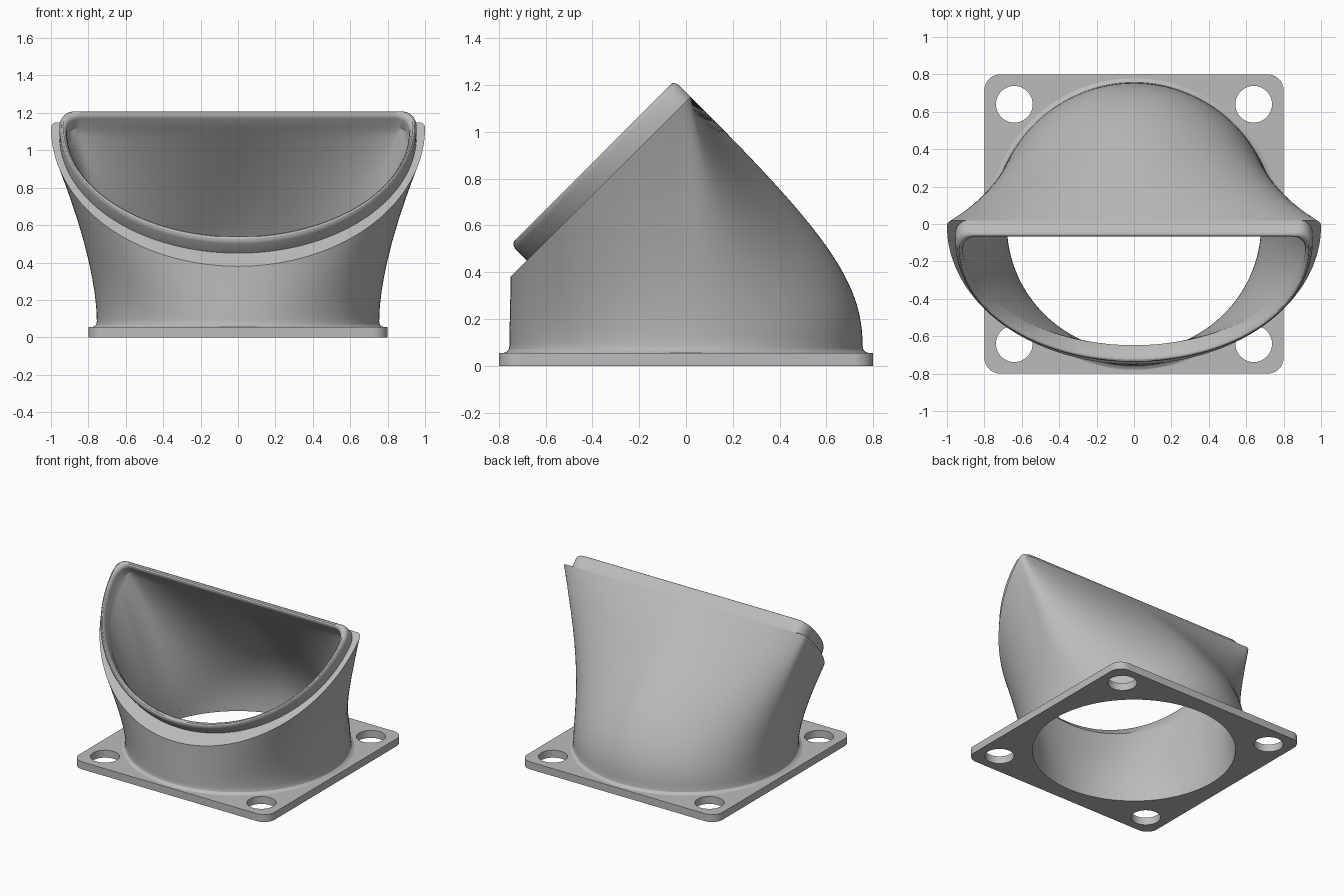
import bpy, bmesh
from math import sin, cos, pi, sqrt
from mathutils import Vector

if "Cube" in bpy.data.objects:
    bpy.data.objects.remove(bpy.data.objects["Cube"], do_unlink=True)

grey = bpy.data.materials.new("plain grey")
grey.use_nodes = True
colour = (0.5, 0.5, 0.5, 1)
grey.diffuse_color = colour
grey.node_tree.nodes["Principled BSDF"].inputs["Base Color"].default_value = colour

N = 144      # points around the duct
STEPS = 24   # rings along each wall
ANGLES = [2 * pi * i / N for i in range(N)]


def finish(obj):
    """Give an object its material and smooth shading with sharp edges."""
    bpy.ops.object.select_all(action='DESELECT')
    obj.select_set(True)
    bpy.context.view_layer.objects.active = obj
    bpy.ops.object.shade_smooth_by_angle(angle=pi / 6)


def circle(radius, z):
    return [Vector((radius * cos(a), radius * sin(a), z)) for a in ANGLES]


def mouth(a, b, r, inset=0.0, lift=0.0):
    """D-shaped ring on the 45 degree mouth plane, straight edge at the top."""
    a, b, top = a - inset, b - 0.8 * inset, 0.75 * inset
    ring = []
    for t in ANGLES:
        if sin(t) < 0:
            x, drop = a * cos(t), top + r - (b - top - r) * sin(t)
        else:
            x = a * cos(t + 0.35 * sin(2 * t))
            over = max(0, abs(x) - (a - r))
            drop = top + r - sqrt(max(0, r * r - over * over))
        ring.append(Vector((x, 0.02 - drop - lift, 1.15 - drop + lift)))
    return ring


def loft(start, end):
    """Rings that leave the circle upright and meet the mouth along its slope."""
    rings = []
    for k in range(STEPS + 1):
        t = k / STEPS
        ring = []
        for p, q, a in zip(start, end, ANGLES):
            height = q.z - p.z
            s = max(0, sin(a))
            flare = Vector((-0.1 * cos(a), 0, -0.3 * height))
            slope = Vector((0, 0.58, -0.58))
            h1 = p + Vector((0, 0, 0.26 * height))
            h2 = q + flare * (1 - s) + slope * s
            ring.append(p * (1 - t) ** 3 + h1 * 3 * t * (1 - t) ** 2
                        + h2 * 3 * t * t * (1 - t) + q * t ** 3)
        rings.append(ring)
    return rings


# Duct: base fillet, outer wall, shoulder, rounded rim, inner wall
rings = [circle(r, z) for r, z in ((0.785, 0.053), (0.768, 0.059), (0.758, 0.07))]
rings += loft(circle(0.755, 0.085), mouth(1.0, 0.77, 0.03))
rim = ((0, 0), (0, 0.05), (0.004, 0.06), (0.012, 0.067), (0.02, 0.069),
       (0.028, 0.067), (0.036, 0.06), (0.04, 0.05))
rings += [mouth(0.955, 0.70, 0.07, i, h) for i, h in rim]
rings += reversed(loft(circle(0.68, 0.05), mouth(0.955, 0.70, 0.07, 0.04)))

bm = bmesh.new()
loops = [[bm.verts.new(p) for p in ring] for ring in rings]
for j, low in enumerate(loops):
    high = loops[(j + 1) % len(loops)]
    for i in range(N):
        n = (i + 1) % N
        bm.faces.new((low[i], low[n], high[n], high[i]))
bmesh.ops.recalc_face_normals(bm, faces=bm.faces)
mesh = bpy.data.meshes.new("duct")
bm.to_mesh(mesh)
bm.free()
mesh.materials.append(grey)
duct = bpy.data.objects.new("duct", mesh)
bpy.context.collection.objects.link(duct)
finish(duct)

# Mounting plate: rounded square outline with a bore and four bolt holes
outline = bpy.data.curves.new("mounting_plate", 'CURVE')
outline.dimensions = '2D'
outline.fill_mode = 'BOTH'
outline.extrude = 0.0275


def add_loop(points):
    spline = outline.splines.new('POLY')
    spline.points.add(len(points) - 1)
    for point, (x, y) in zip(spline.points, points):
        point.co = (x, y, 0, 1)
    spline.use_cyclic_u = True


def arc(x, y, r, begin, sweep, n):
    return [(x + r * cos(begin + sweep * i / n), y + r * sin(begin + sweep * i / n))
            for i in range(n + 1)]


corner = 0.085
edge = 0.8 - corner
square = []
for k, (sx, sy) in enumerate(((1, 1), (-1, 1), (-1, -1), (1, -1))):
    square += arc(sx * edge, sy * edge, corner, k * pi / 2, pi / 2, 8)
    add_loop(arc(sx * 0.64, sy * 0.64, 0.098, 0, 2 * pi, 40)[:-1])
add_loop(square)
add_loop(arc(0, 0, 0.68, 0, 2 * pi, N)[:-1])

helper = bpy.data.objects.new("plate_outline", outline)
bpy.context.collection.objects.link(helper)
bpy.context.view_layer.update()
depsgraph = bpy.context.evaluated_depsgraph_get()
plate_mesh = bpy.data.meshes.new_from_object(helper.evaluated_get(depsgraph))
bpy.data.objects.remove(helper, do_unlink=True)

# Weld the plate's caps to its sides
bm = bmesh.new()
bm.from_mesh(plate_mesh)
bmesh.ops.remove_doubles(bm, verts=bm.verts, dist=0.0001)
bmesh.ops.recalc_face_normals(bm, faces=bm.faces)
bm.to_mesh(plate_mesh)
bm.free()
plate_mesh.materials.clear()
plate_mesh.materials.append(grey)
plate = bpy.data.objects.new("mounting_plate", plate_mesh)
plate.location.z = 0.0275
bpy.context.collection.objects.link(plate)
finish(plate)
